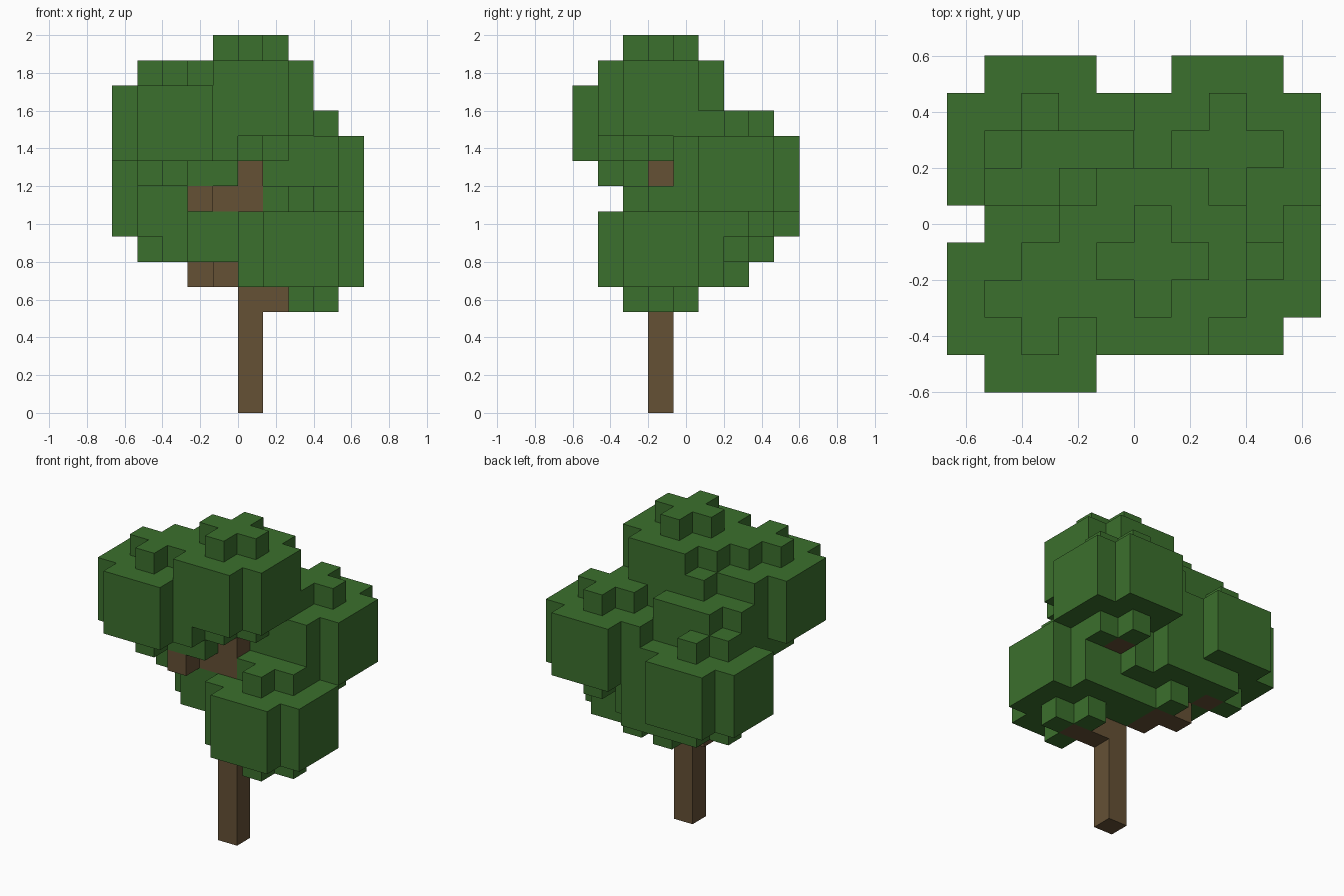
import bpy
import bmesh
from mathutils import Vector

cube = bpy.data.objects.get("Cube")
if cube:
    bpy.data.objects.remove(cube, do_unlink=True)

UNIT = 2 / 15                        # edge of one block
ORIGIN = Vector((-5, -4.5, 0))       # grid corner, in blocks
SIDES = [Vector(s) for s in ((1, 0, 0), (-1, 0, 0), (0, 1, 0),
                             (0, -1, 0), (0, 0, 1), (0, 0, -1))]


def material(name, colour):
    mat = bpy.data.materials.new(name)
    mat.use_nodes = True
    mat.diffuse_color = (*colour, 1)
    bsdf = mat.node_tree.nodes["Principled BSDF"]
    bsdf.inputs["Base Color"].default_value = (*colour, 1)
    bsdf.inputs["Roughness"].default_value = 0.9
    return mat


def disc(radius):
    """Block offsets that fall inside a rounded disc."""
    span = range(-2, 3)
    return [(x, y) for x in span for y in span
            if (abs(x) + 0.5) ** 2 + (abs(y) + 0.5) ** 2 <= radius ** 2]


def leaf_cluster(cx, cy, base):
    """Five layers: a small cross, three wide discs, a small cross."""
    return {(cx + x, cy + y, base + layer)
            for layer, radius in enumerate((2, 3, 3, 3, 2))
            for x, y in disc(radius)}


def block_object(name, cells, solid, mat):
    """Skin a set of blocks, leaving out faces buried in other blocks."""
    bm = bmesh.new()
    for cell in sorted(cells):
        centre = Vector(cell) + Vector((0.5, 0.5, 0.5))
        for n in SIDES:
            if tuple(int(c + d) for c, d in zip(cell, n)) in solid:
                continue
            u = Vector((n.y, n.z, n.x))
            v = n.cross(u)
            corners = [centre + (n + a * u + b * v) / 2
                       for a, b in ((-1, -1), (1, -1), (1, 1), (-1, 1))]
            bm.faces.new([bm.verts.new((ORIGIN + c) * UNIT) for c in corners])
    bmesh.ops.remove_doubles(bm, verts=bm.verts, dist=UNIT / 100)
    mesh = bpy.data.meshes.new(name)
    bm.to_mesh(mesh)
    bm.free()
    mesh.materials.append(mat)
    obj = bpy.data.objects.new(name, mesh)
    bpy.context.scene.collection.objects.link(obj)


bark = material("bark_brown", (0.130, 0.082, 0.036))
leaf = material("leaf_green", (0.044, 0.162, 0.026))

# Trunk and the limbs reaching to each cluster
trunk = {(5, 3, z) for z in range(12)}
branches = {
    (6, 3, 4), (7, 3, 4),                # low limb
    (4, 4, 5), (4, 5, 5),                # back limb
    (3, 5, 5), (2, 6, 6),                # far back limb
    (6, 4, 6), (6, 5, 7), (7, 6, 7),     # right back limb
    (4, 3, 8), (3, 2, 8), (2, 2, 9),     # upper front limb
    (3, 4, 8),                           # upper middle limb
}
wood = trunk | branches

# Foliage clusters: grid column and lowest layer
clusters = [(5, 3, 10), (2, 2, 9), (3, 4, 8), (7, 6, 7),
            (2, 6, 6), (4, 5, 5), (7, 3, 4)]
foliage = set().union(*(leaf_cluster(*c) for c in clusters)) - wood

solid = wood | foliage
block_object("trunk", trunk, solid, bark)
block_object("branches", branches, solid, bark)
block_object("foliage", foliage, solid, leaf)
